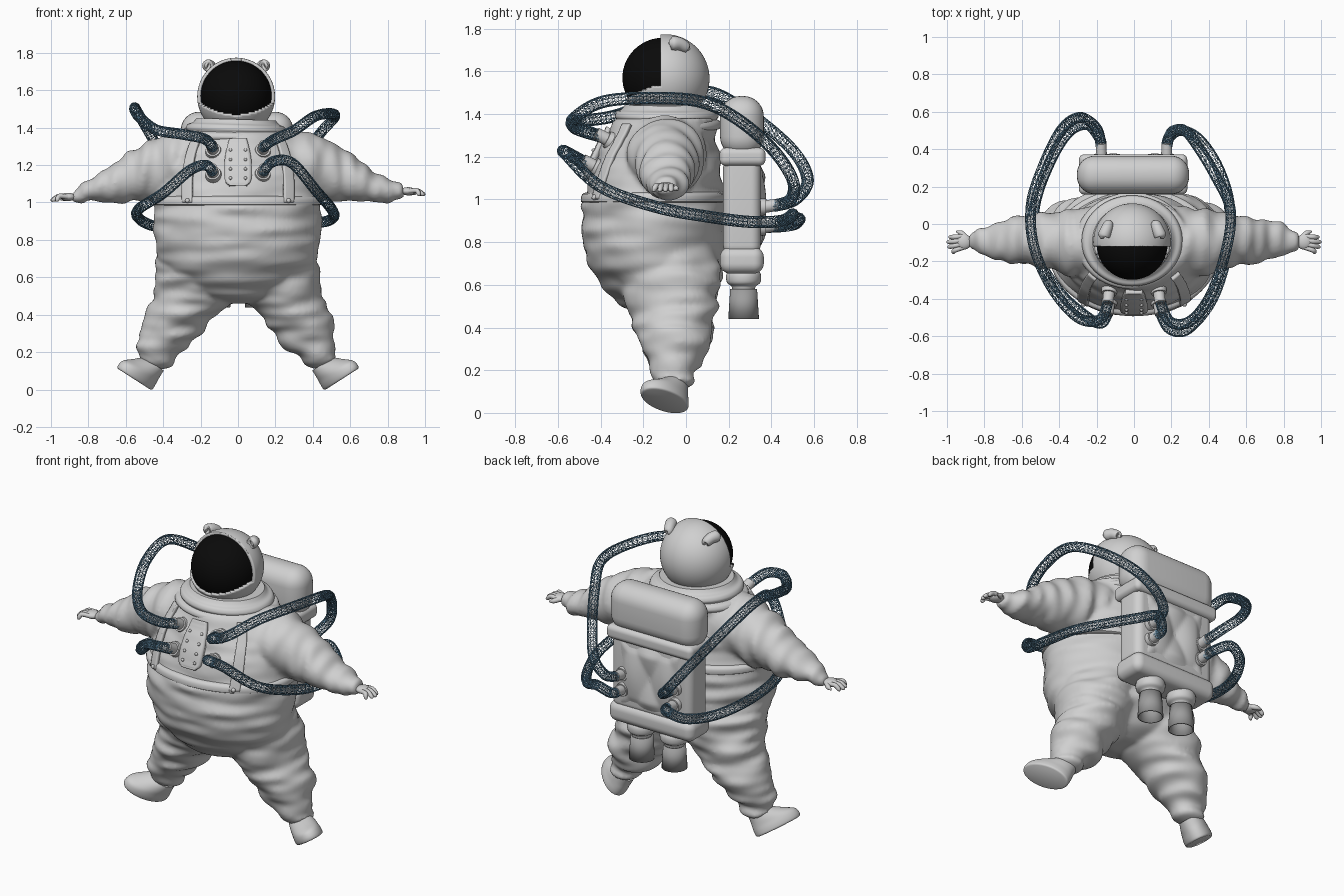
import bpy, bmesh, math
from mathutils import Vector, Matrix, noise

if "Cube" in bpy.data.objects:
    bpy.data.objects.remove(bpy.data.objects["Cube"])


def material(name, r, g, b):
    m = bpy.data.materials.new(name)
    m.diffuse_color = (r, g, b, 1)
    m.use_nodes = True
    m.node_tree.nodes["Principled BSDF"].inputs["Base Color"].default_value = m.diffuse_color
    return m


SUIT = material("suit grey", .63, .63, .63)
BLACK = material("visor black", .003, .003, .003)
HOSE = material("hose blue", .16, .34, .5)
METAL = material("nozzle grey", .34, .34, .34)


def finish(name, bm, mat, angle=40):
    bmesh.ops.recalc_face_normals(bm, faces=bm.faces)
    me = bpy.data.meshes.new(name)
    bm.to_mesh(me)
    bm.free()
    me.materials.append(mat)
    ob = bpy.data.objects.new(name, me)
    bpy.context.collection.objects.link(ob)
    bpy.ops.object.select_all(action='DESELECT')
    ob.select_set(True)
    bpy.context.view_layer.objects.active = ob
    bpy.ops.object.shade_smooth_by_angle(angle=math.radians(angle))
    return ob


def spline(rows, sub):
    """Catmull-Rom through tuples of any length."""
    rows = [Vector(r) for r in rows]
    out = []
    for i in range(len(rows) - 1):
        a, b, c, d = rows[max(i - 1, 0)], rows[i], rows[i + 1], rows[min(i + 2, len(rows) - 1)]
        for k in range(sub):
            t = k / sub
            out.append(.5 * (2 * b + (c - a) * t + (2 * a - 5 * b + 4 * c - d) * t * t
                             + (3 * b - a - 3 * c + d) * t ** 3))
    return out + [rows[-1]]


def loft(name, rows, mat=SUIT, n=48, sub=8, axis=None, fold=None, amp=.0, caps=True, ref=(0, 1, 0)):
    """Tube through (x, y, z, radius along ref, other radius), with optional cloth folds."""
    rows = spline(rows, sub)
    pts = [Vector(r[:3]) for r in rows]
    bm, rings, v = bmesh.new(), [], Vector(ref)
    for i, r in enumerate(rows):
        t = Vector(axis) if axis else pts[min(i + 1, len(pts) - 1)] - pts[max(i - 1, 0)]
        t.normalize()
        v = (v - t * v.dot(t)).normalized()
        u = t.cross(v)
        ring = []
        for k in range(n):
            a = 2 * math.pi * k / n
            d = v * (math.cos(a) * r[3]) + u * (math.sin(a) * r[4])
            if fold and d.length > .03:
                q = pts[i] + d
                d += d.normalized() * amp * noise.noise(Vector([q[j] * fold[j] for j in range(3)]))
            ring.append(bm.verts.new(pts[i] + d))
        rings.append(ring)
    for a, b in zip(rings, rings[1:]):
        for k in range(n):
            bm.faces.new((a[k], a[(k + 1) % n], b[(k + 1) % n], b[k]))
    if caps:
        bm.faces.new(rings[0])
        bm.faces.new(rings[-1])
    return finish(name, bm, mat)


def rod(name, p0, p1, r0, r1, mat=SUIT, caps=True, n=24):
    p0, p1 = Vector(p0), Vector(p1)
    d = p1 - p0
    bm = bmesh.new()
    m = Matrix.Translation((p0 + p1) / 2) @ d.to_track_quat('Z', 'Y').to_matrix().to_4x4()
    bmesh.ops.create_cone(bm, cap_ends=caps, segments=n, radius1=r0, radius2=r1, depth=d.length, matrix=m)
    return finish(name, bm, mat)


def ball(name, loc, dims, mat=SUIT, n=48):
    bm = bmesh.new()
    bmesh.ops.create_uvsphere(bm, u_segments=n, v_segments=n // 2, radius=1,
                              matrix=Matrix.Translation(loc) @ Matrix.Diagonal((*dims, 1)))
    return finish(name, bm, mat)


def box(name, loc, dims, bevel):
    bm = bmesh.new()
    bmesh.ops.create_cube(bm, size=1, matrix=Matrix.Translation(loc) @ Matrix.Diagonal((*dims, 1)))
    bmesh.ops.bevel(bm, geom=bm.edges[:], offset=bevel, segments=8, profile=.5, affect='EDGES')
    return finish(name, bm, SUIT)


def solidify(ob, t, offset=-1):
    m = ob.modifiers.new("thickness", 'SOLIDIFY')
    m.thickness, m.offset = t, offset


# Big round body
BODY = [(0, -.1, .46, .08, .1), (0, -.115, .51, .2, .24), (0, -.12, .6, .275, .36), (0, -.145, .7, .315, .42),
        (0, -.15, .85, .335, .445), (0, -.15, .97, .33, .44), (0, -.145, 1.08, .31, .42),
        (0, -.13, 1.2, .285, .385), (0, -.11, 1.3, .25, .335), (0, -.09, 1.38, .235, .28)]
suit = [loft("suit", BODY, n=96, sub=10, axis=(0, 0, 1), fold=(4, 4, 17), amp=.024)]
loft("waistband", [(0, -.15, .985, .32, .43), (0, -.15, .99, .342, .453), (0, -.148, 1.025, .338, .45),
                   (0, -.147, 1.035, .31, .42)], n=96, sub=3, axis=(0, 0, 1))
SURF = spline(BODY, 20)


def chest(x, z, off):
    """Point on the front of the torso."""
    r = min(SURF, key=lambda q: abs(q[2] - z))
    return Vector((x, r[1] - r[3] * math.sqrt(max(0, 1 - (x / r[4]) ** 2)) - off, z))


def ribbon(name, rows, off, thick):
    bm, grid = bmesh.new(), []
    for x, z, w in spline(rows, 6):
        grid.append([bm.verts.new(chest(x + w * (k / 4 - 1), z, off)) for k in range(9)])
    for a, b in zip(grid, grid[1:]):
        for k in range(8):
            bm.faces.new((a[k], a[k + 1], b[k + 1], b[k]))
    solidify(finish(name, bm, SUIT), thick, 0)


# Chest plate with rivets, straps
ribbon("chest_plate", [(0, 1.09, .045), (0, 1.12, .07), (0, 1.22, .07), (0, 1.3, .055), (0, 1.335, .045)], .018, .03)
for s in (-1, 1):
    for z in (1.13, 1.18, 1.23, 1.28):
        ball("rivet", chest(s * .04, z, .036), (.009, .009, .009), n=12)
    ribbon("chest_strap", [(s * .27, 1.0, .025), (s * .27, 1.12, .025), (s * .255, 1.24, .022), (s * .22, 1.35, .02)], .016, .02)
    ball("strap_button", chest(s * .27, 1.01, .026), (.013, .013, .013), n=12)

# Collar rings
loft("collar", [(-.01, -.09, 1.33, .245, .3), (-.01, -.09, 1.345, .258, .302), (-.01, -.09, 1.365, .252, .29),
                (-.01, -.09, 1.375, .236, .265), (-.01, -.09, 1.39, .243, .27), (-.01, -.09, 1.412, .234, .258),
                (-.01, -.09, 1.422, .213, .232), (-.01, -.09, 1.445, .195, .212)],
     sub=3, n=64, axis=(.03, 0, 1))

# Helmet shell, cut open at the front, over a black visor ball
bm = bmesh.new()
bmesh.ops.create_uvsphere(bm, u_segments=96, v_segments=72, radius=.208, matrix=Matrix.Translation((-.01, -.098, 1.566)))
bmesh.ops.bisect_plane(bm, geom=bm.verts[:] + bm.edges[:] + bm.faces[:], plane_co=(0, -.12, 0), plane_no=(0, 1, 0))
front = []
for f in bm.faces:
    c = f.calc_center_median()
    if c.y < -.12 and c.z > 1.465 + 1.6 * (c.x + .01) ** 2:
        front.append(f)
bmesh.ops.delete(bm, geom=front, context='FACES')
solidify(finish("helmet_shell", bm, SUIT), .022)
ball("visor", (-.01, -.105, 1.57), (.19, .193, .188), BLACK, 64)
for x in (-.148, .128):
    d = .014 if x > 0 else -.014
    loft("helmet_lamp", [(x - d, .01, 1.705, .005, .005), (x - d, .005, 1.708, .024, .024), (x, -.03, 1.728, .031, .031),
                         (x + d, -.066, 1.732, .031, .031), (x + d, -.071, 1.732, .006, .006)], n=24, sub=4)

# Limbs
for s, hz, side in ((-1, 1.03, "left"), (1, 1.06, "right")):
    suit.append(loft(side + "_sleeve", [
        (s * .18, -.1, 1.22, .2, .17), (s * .33, -.1, 1.2, .18, .18), (s * .5, -.088, 1.155, .145, .145),
        (s * .66, -.085, 1.1, .12, .098), (s * .78, -.09, 1.065, .088, .062), (s * .84, -.093, hz + .01, .058, .047),
        (s * .875, -.095, hz, .048, .038), (s * .885, -.095, hz, .03, .025)], fold=(17, 5, 5), amp=.026))
    ball(side + "_palm", (s * .91, -.095, hz), (.042, .042, .022), n=24)
    tips = [(-.15, .975), (-.122, .995), (-.096, 1.0), (-.07, .99)]
    for i, (y, x) in enumerate(tips):
        y0 = -.125 + .02 * i
        loft(side + "_finger", [(s * .91, y0, hz, .012, .012), (s * .955, (y0 + y) / 2 - .002, hz + .004, .013, .013),
                                (s * (x - .008), y, hz - .016, .011, .011), (s * x, y, hz - .022, .003, .003)], n=12, sub=4)
    loft(side + "_thumb", [(s * .9, -.07, hz, .014, .014), (s * .925, -.048, hz - .008, .014, .014),
                           (s * .95, -.04, hz - .015, .004, .004)], n=12, sub=4)
    suit.append(loft(side + "_trouser_leg", [
        (s * .17, -.09, .75, .23, .2), (s * .21, -.08, .64, .24, .222), (s * .26, -.063, .52, .21, .2),
        (s * .32, -.057, .4, .18, .163), (s * .385, -.055, .29, .153, .137), (s * .43, -.06, .21, .107, .102),
        (s * .455, -.06, .165, .092, .092), (s * .475, -.065, .13, .065, .065)], fold=(5, 4, 18), amp=.034))
    # Boot pointing diagonally outward
    toe, up = Vector((s * .59, -.71, .38)), Vector((-s * .54, 0, .84))
    sole = Vector((s * .555, -.1, .055))
    rows = []
    for h, k, w, back in ((0, .93, .9, 0), (.006, 1, 1, 0), (.028, 1.01, 1.02, 0), (.055, .95, .98, .006),
                          (.085, .74, .92, .03), (.125, .5, .8, .06)):
        p = sole + up * h - toe * back
        rows.append((*p, .135 * k, .08 * w))
    loft(side + "_boot", rows, sub=4, axis=up, ref=toe)

# Merge body, sleeves and trousers into one soft cloth suit
bpy.ops.object.select_all(action='DESELECT')
for ob in suit:
    ob.select_set(True)
bpy.context.view_layer.objects.active = suit[0]
bpy.ops.object.join()
m = suit[0].modifiers.new("merge", 'REMESH')
m.mode, m.voxel_size, m.use_smooth_shade = 'VOXEL', .012, True
m = suit[0].modifiers.new("soften", 'SMOOTH')
m.factor, m.iterations = .5, 8

# Backpack
box("pack_top", (-.005, .262, 1.342), (.6, .205, .285), .095)
box("pack_lip", (-.005, .265, 1.2), (.58, .215, .085), .03)
box("pack_middle", (-.005, .262, .97), (.54, .175, .46), .045)
box("pack_base", (-.005, .262, .715), (.57, .205, .125), .048)
bm = bmesh.new()
bmesh.ops.create_grid(bm, x_segments=32, y_segments=32, size=.5)
for v in bm.verts:
    x, z = v.co.x, v.co.y
    edge = min(1, 6 * (.5 - max(abs(x), abs(z))))
    puff = abs(math.sin(math.pi * (2 * x + z))) + abs(math.sin(math.pi * (2 * x - z)))
    v.co = (x * .44, .337 + edge * (.008 + puff * .016), .97 + z * .42)
finish("pack_quilted_cloth", bm, SUIT)
for x in (-.112, .108):
    loft("nozzle_neck", [(x, .27, .67, .07, .07), (x, .27, .645, .082, .082), (x, .27, .61, .078, .078),
                         (x, .27, .59, .055, .055), (x, .27, .56, .055, .055)], n=32, sub=4, axis=(0, 0, -1))
    solidify(rod("nozzle", (x, .27, .58), (x, .27, .44), .063, .072, METAL, False, 32), .008)
    rod("nozzle_inside", (x, .27, .575), (x, .27, .57), .056, .056, METAL, n=32)

# Hose sockets on chest and pack
for s in (-1, 1):
    for z in (1.27, 1.145):
        p, d = chest(s * .13, z, -.01), Vector((s * .12, -.85, .45)).normalized()
        rod("chest_socket_base", p, p + d * .028, .045, .04)
        rod("chest_socket", p + d * .02, p + d * .085, .031, .029)
    for z in (.965, .87):
        rod("pack_socket_base", (s * .175, .33, z), (s * .175, .375, z), .042, .038)
        rod("pack_socket", (s * .175, .36, z), (s * .175, .43, z + .01), .03, .028)

# Net hoses from chest to pack
HOSES = {
    "left_upper_hose": [(-.135, -.4, 1.295), (-.18, -.51, 1.34), (-.3, -.5, 1.365), (-.44, -.34, 1.39), (-.535, -.12, 1.465),
                        (-.55, .1, 1.505), (-.49, .3, 1.4), (-.39, .5, 1.23), (-.29, .57, 1.09), (-.2, .51, 1.0), (-.175, .41, .97)],
    "right_upper_hose": [(.135, -.4, 1.295), (.19, -.52, 1.335), (.3, -.52, 1.385), (.41, -.38, 1.46), (.495, -.13, 1.475),
                         (.515, .08, 1.455), (.44, .25, 1.37), (.345, .41, 1.23), (.27, .5, 1.09), (.2, .49, 1.0), (.175, .41, .97)],
    "left_lower_hose": [(-.135, -.46, 1.165), (-.175, -.53, 1.2), (-.26, -.49, 1.17), (-.4, -.36, 1.05), (-.53, -.14, .965),
                        (-.53, .1, .915), (-.45, .33, .875), (-.35, .49, .88), (-.25, .53, .91), (-.185, .46, .885), (-.175, .41, .875)],
    "right_lower_hose": [(.135, -.46, 1.165), (.19, -.56, 1.22), (.29, -.56, 1.21), (.42, -.4, 1.06), (.5, -.14, .965),
                         (.51, .1, .92), (.45, .3, .895), (.35, .45, .9), (.25, .5, .93), (.185, .46, .885), (.175, .41, .875)],
}
for name, path in HOSES.items():
    ob = loft(name, [(*p, .027, .027) for p in path], HOSE, n=10, sub=8, caps=False)
    ob.modifiers.new("net", 'TRIANGULATE')
    w = ob.modifiers.new("wires", 'WIREFRAME')
    w.thickness, w.use_boundary, w.use_even_offset = .0045, True, False
